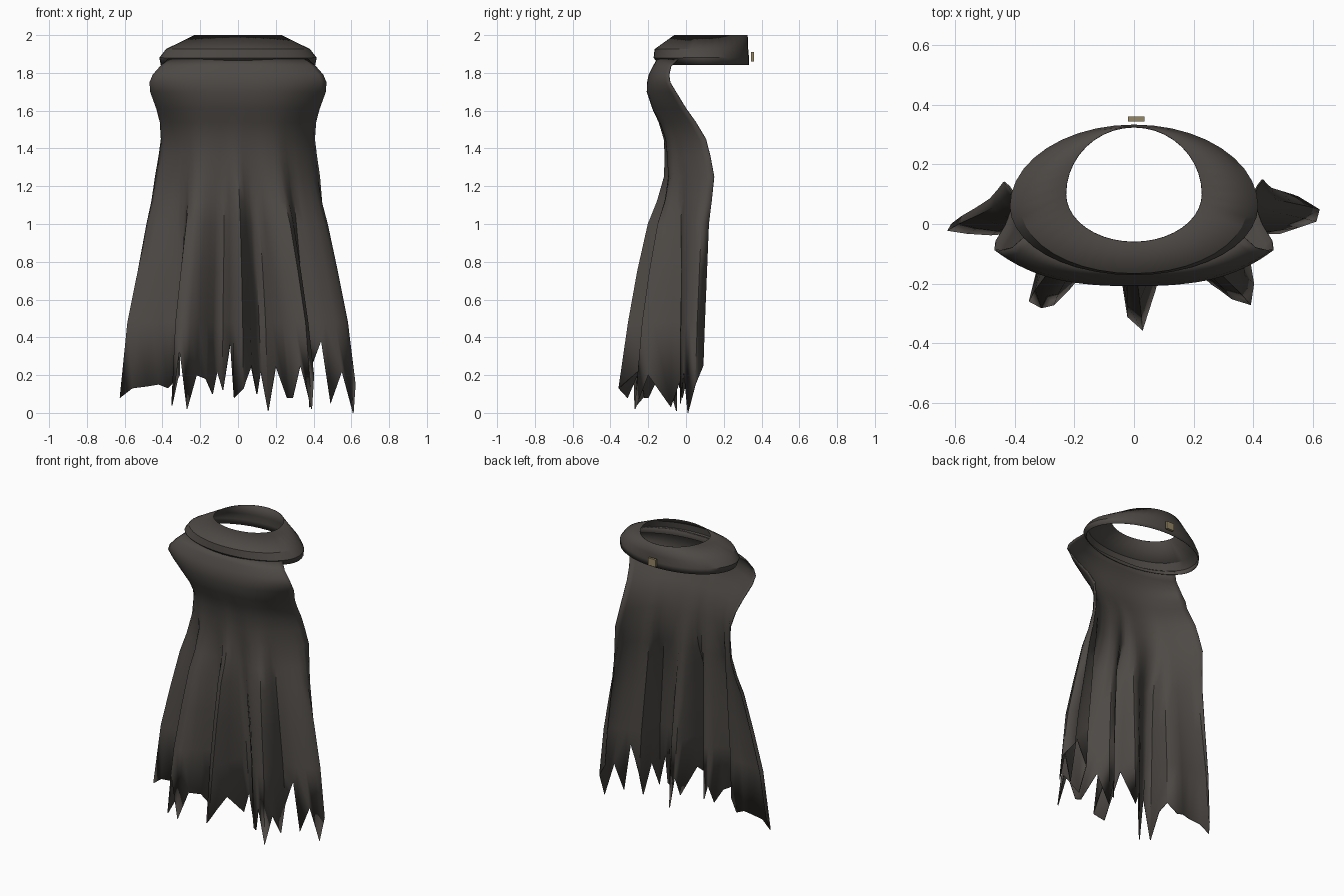
import bpy, math

if "Cube" in bpy.data.objects:
    bpy.data.objects.remove(bpy.data.objects["Cube"])

def material(name, rgb):
    m = bpy.data.materials.new(name)
    m.diffuse_color = (*rgb, 1)
    m.use_nodes = True
    m.node_tree.nodes["Principled BSDF"].inputs["Base Color"].default_value = m.diffuse_color
    return m

cloth = material("dark_cloth", (0.075, 0.067, 0.060))
brass = material("dull_brass", (0.30, 0.24, 0.13))

def loft(name, rows, mat, closed=False, thick=0.006, angle=35):
    """Bridge equal-length rows of points into a thin sheet."""
    n = len(rows[0])
    verts = [p for r in rows for p in r]
    faces = []
    for j in range(len(rows) - 1):
        for i in range(n if closed else n - 1):
            k = (i + 1) % n
            faces.append((j*n + i, (j+1)*n + i, (j+1)*n + k, j*n + k))
    me = bpy.data.meshes.new(name)
    me.from_pydata(verts, [], faces)
    me.update()
    me.materials.append(mat)
    ob = bpy.data.objects.new(name, me)
    bpy.context.collection.objects.link(ob)
    bpy.ops.object.select_all(action='DESELECT')
    ob.select_set(True)
    bpy.context.view_layer.objects.active = ob
    bpy.ops.object.shade_smooth_by_angle(angle=math.radians(angle))
    s = ob.modifiers.new("thickness", 'SOLIDIFY')
    s.thickness, s.offset = thick, 0
    return ob

# Ragged, folded hem from left to right
hem = [(-.61, .00, .15), (-.625, -.02, .08), (-.56, -.03, .13), (-.48, -.035, .14),
       (-.42, -.03, .15), (-.37, -.02, .13), (-.31, -.05, .20), (-.32, -.14, .18),
       (-.35, -.26, .04), (-.31, -.28, .33), (-.27, -.27, .02), (-.22, -.22, .20),
       (-.17, -.16, .18), (-.135, -.11, .10), (-.11, -.08, .22), (-.08, -.08, .12),
       (-.04, -.18, .38), (-.02, -.31, .08), (.03, -.355, .13), (.07, -.22, .25),
       (.10, -.08, .10), (.12, -.05, .22), (.16, -.05, .01), (.20, -.12, .25),
       (.26, -.20, .08), (.29, -.22, .08), (.33, -.25, .25), (.39, -.27, .02),
       (.40, -.20, .20), (.38, -.08, .03), (.37, -.02, .20), (.44, -.03, .38),
       (.49, -.03, .05), (.55, -.01, .22), (.61, .01, .00), (.62, .05, .15),
       (.55, .09, .25)]

# Cape levels: height, half width, front y, side y, share of the hem folds
levels = [(1.875, .365, -.15, -.04, 0), (1.835, .41, -.172, -.08, 0),
          (1.79, .45, -.195, -.09, 0), (1.75, .467, -.203, -.085, 0),
          (1.70, .463, -.205, -.055, 0), (1.61, .43, -.175, .00, 0),
          (1.54, .41, -.14, .05, .01), (1.45, .402, -.11, .105, .02),
          (1.36, .41, -.10, .13, .04), (1.25, .42, -.09, .155, .09),
          (1.12, .41, -.09, .15, .23), (1.00, .40, -.10, .14, .39),
          (.75, .40, -.10, .14, .61), (.48, .44, -.10, .13, .80)]

rows = []
last = len(hem) - 1
for z, w, yf, ys, f in levels:
    row = []
    for i, (hx, hy, hz) in enumerate(hem):
        s = 2 * i / last - 1
        x, y = w * s, yf + (ys - yf) * abs(s) ** 3
        row.append((x + f * (hx - x), y + f * (hy - y), z))
    rows.append(row)
rows.append(hem)
loft("cape", rows, cloth, angle=45)

# Collar: sloped egg-shaped ring, open at the neck, upright at the back
SEG = 40
def ring(cy, rx, back, front, z):
    pts = []
    for i in range(SEG):
        a = 2 * math.pi * i / SEG
        ry = back if math.sin(a) > 0 else front
        pts.append((rx * math.cos(a), cy + ry * math.sin(a), z))
    return pts

loft("collar", [ring(.10, .228, .225, .16, 2.0), ring(.06, .38, .268, .225, 1.925),
                ring(.06, .415, .272, .23, 1.88), ring(.07, .408, .262, .21, 1.843)],
     cloth, closed=True, thick=0.003, angle=28)

# Small clasp plate behind the collar
bpy.ops.mesh.primitive_cube_add(size=1, location=(.007, .352, 1.885))
clasp = bpy.context.object
clasp.name = "clasp"
clasp.scale = (.055, .016, .05)
clasp.data.materials.append(brass)
